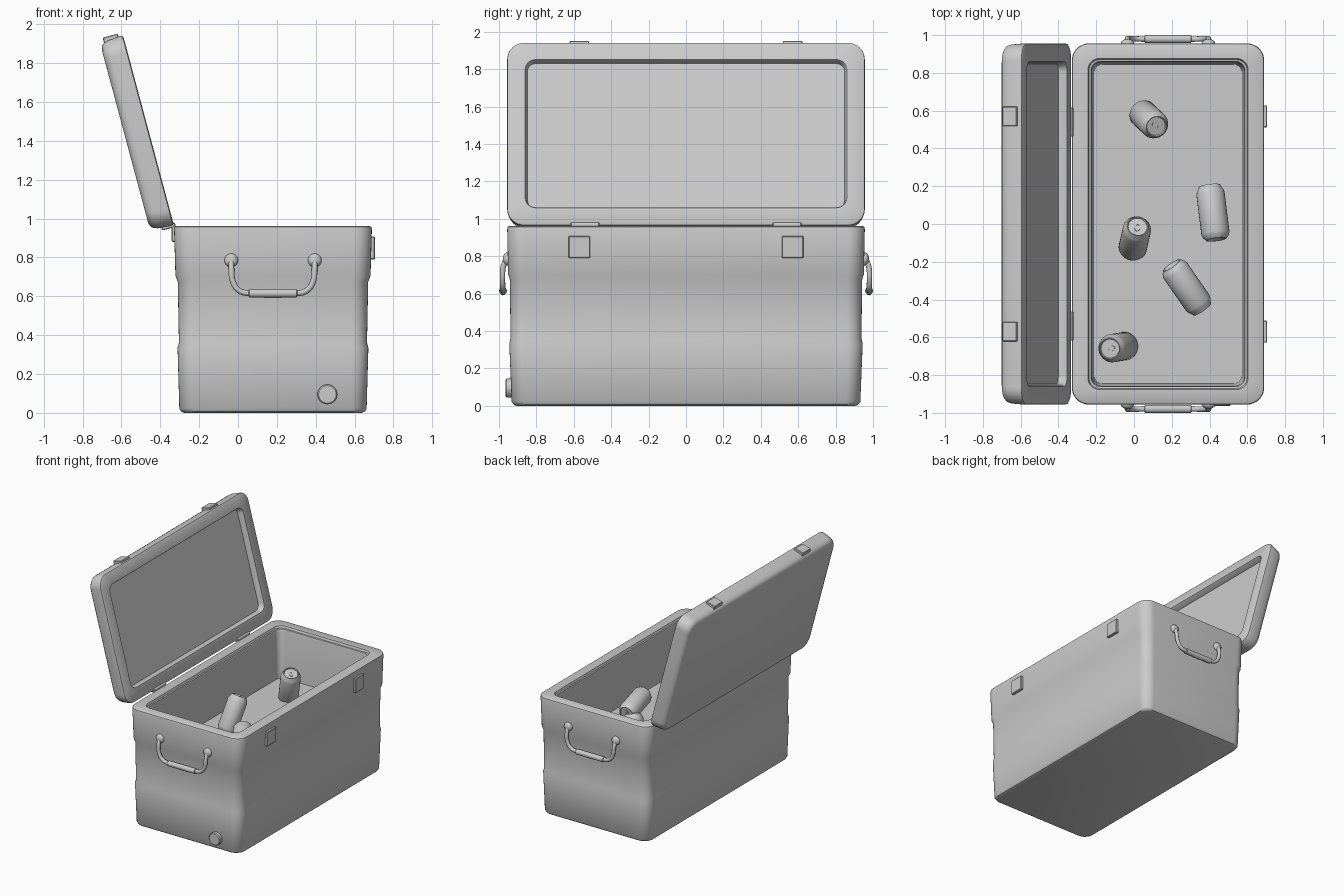
import bpy, bmesh, math
from mathutils import Vector, Matrix

if "Cube" in bpy.data.objects:
    bpy.data.objects.remove(bpy.data.objects["Cube"])

grey = bpy.data.materials.new("light_grey")
grey.diffuse_color = (0.6, 0.6, 0.6, 1)
grey.use_nodes = True
grey.node_tree.nodes["Principled BSDF"].inputs["Base Color"].default_value = grey.diffuse_color


def finish(ob, angle=35):
    ob.data.materials.append(grey)
    bpy.ops.object.select_all(action='DESELECT')
    ob.select_set(True)
    bpy.context.view_layer.objects.active = ob
    bpy.ops.object.shade_smooth_by_angle(angle=math.radians(angle))
    return ob


def from_bm(name, bm, matrix=Matrix(), angle=35):
    bmesh.ops.recalc_face_normals(bm, faces=bm.faces)
    me = bpy.data.meshes.new(name)
    bm.to_mesh(me)
    bm.free()
    ob = bpy.data.objects.new(name, me)
    bpy.context.collection.objects.link(ob)
    ob.matrix_world = matrix
    return finish(ob, angle)


def loft(name, cx, rings, matrix=Matrix(), seg=8):
    """Stack rounded rectangles (half x, half y, corner radius, z), capped at both ends."""
    bm = bmesh.new()
    loops = []
    for hx, hy, r, z in rings:
        loop = []
        for q, (sx, sy) in enumerate([(1, 1), (-1, 1), (-1, -1), (1, -1)]):
            for i in range(seg + 1):
                a = math.pi / 2 * (q + i / seg)
                loop.append(bm.verts.new((cx + sx * (hx - r) + r * math.cos(a),
                                          sy * (hy - r) + r * math.sin(a), z)))
        loops.append(loop)
    n = len(loops[0])
    for a, b in zip(loops, loops[1:]):
        for i in range(n):
            j = (i + 1) % n
            bm.faces.new((a[i], a[j], b[j], b[i]))
    bm.faces.new(loops[0][::-1])
    bm.faces.new(loops[-1])
    return from_bm(name, bm, matrix)


def box(name, lo, hi, matrix=Matrix(), bevel=0.004):
    lo, hi = Vector(lo), Vector(hi)
    bm = bmesh.new()
    bmesh.ops.create_cube(bm, size=1, matrix=Matrix.Translation((lo + hi) / 2)
                          @ Matrix.Diagonal((*(hi - lo), 1)))
    bmesh.ops.bevel(bm, geom=bm.edges[:], offset=bevel, segments=1, affect='EDGES')
    return from_bm(name, bm, matrix, 20)


def lathe(name, profile, matrix=Matrix(), seg=32):
    """Spin (radius, z) points about z."""
    bm = bmesh.new()
    vs = [bm.verts.new((r, 0, z)) for r, z in profile]
    es = [bm.edges.new(p) for p in zip(vs, vs[1:])]
    bmesh.ops.spin(bm, geom=vs + es, cent=(0, 0, 0), axis=(0, 0, 1),
                   angle=math.tau, steps=seg, use_duplicate=False)
    bmesh.ops.remove_doubles(bm, verts=bm.verts, dist=1e-4)
    return from_bm(name, bm, matrix)


def rod(name, r, length, matrix, bevel=0.004):
    h = length / 2
    return lathe(name, [(0, -h), (r - bevel, -h), (r, -h + bevel),
                        (r, h - bevel), (r - bevel, h), (0, h)], matrix)


# Chest: tapered shell with a waist band, a stepped rim and the filled interior
CX = 0.18
loft("chest", CX, [
    (0.455, 0.905, 0.06, 0.0), (0.472, 0.922, 0.075, 0.006), (0.482, 0.932, 0.08, 0.022),
    (0.491, 0.945, 0.085, 0.335), (0.484, 0.938, 0.08, 0.36),
    (0.490, 0.942, 0.085, 0.675), (0.502, 0.951, 0.09, 0.705),
    (0.509, 0.956, 0.09, 0.945), (0.506, 0.953, 0.088, 0.957), (0.498, 0.945, 0.08, 0.962),
    (0.424, 0.876, 0.06, 0.962), (0.418, 0.870, 0.055, 0.945),
    (0.408, 0.861, 0.05, 0.943), (0.404, 0.857, 0.05, 0.925),
    (0.392, 0.845, 0.045, 0.55)])

# Lid: modelled closed from the hinge line, then swung open
swing = Matrix.Translation((-0.33, 0, 0.967)) @ Matrix.Rotation(math.radians(-105), 4, 'Y')
loft("lid", 0.505, [
    (0.400, 0.848, 0.045, 0.045), (0.405, 0.855, 0.05, 0.008), (0.410, 0.860, 0.055, 0.0),
    (0.496, 0.946, 0.08, 0.0), (0.504, 0.954, 0.088, 0.005), (0.506, 0.956, 0.09, 0.016),
    (0.500, 0.950, 0.09, 0.085), (0.493, 0.943, 0.085, 0.105),
    (0.480, 0.930, 0.08, 0.119), (0.460, 0.910, 0.07, 0.125)], swing)

along_y = Matrix.Rotation(math.radians(90), 4, 'X')
along_x = Matrix.Rotation(math.radians(90), 4, 'Y')

for s, side in ((-1, "front"), (1, "back")):
    # Latches on chest and lid
    y = s * 0.57
    box(f"{side}_chest_latch", (0.675, y - 0.058, 0.79), (0.705, y + 0.058, 0.907))
    box(f"{side}_lid_latch", (0.99, y - 0.052, 0.025), (1.026, y + 0.052, 0.105), swing)
    # Hinges: chest leaf, lid leaf and barrel
    y = s * 0.54
    box(f"{side}_hinge_chest_leaf", (-0.341, y - 0.077, 0.88), (-0.318, y + 0.077, 0.962))
    box(f"{side}_hinge_lid_leaf", (-0.012, y - 0.077, 0.004), (0.01, y + 0.077, 0.065), swing)
    rod(f"{side}_hinge_barrel", 0.012, 0.154, Matrix.Translation((-0.334, y, 0.968)) @ along_y)

    # Carry handle: bent tube, grip and two round mounts
    half = [(-0.035, 0.962, 0.785), (-0.034, 0.978, 0.74), (-0.026, 0.981, 0.675),
            (0.005, 0.980, 0.63), (0.06, 0.979, 0.615)]
    path = half + [(2 * CX - x, yy, z) for x, yy, z in reversed(half)]
    cu = bpy.data.curves.new(f"{side}_handle", 'CURVE')
    cu.dimensions = '3D'
    cu.bevel_depth = 0.015
    cu.bevel_resolution = 3
    cu.resolution_u = 6
    cu.use_fill_caps = True
    sp = cu.splines.new('BEZIER')
    sp.bezier_points.add(len(path) - 1)
    for p, (x, yy, z) in zip(sp.bezier_points, path):
        p.co = (x, s * yy, z)
        p.handle_left_type = p.handle_right_type = 'AUTO'
    ob = bpy.data.objects.new(f"{side}_handle", cu)
    bpy.context.collection.objects.link(ob)
    bpy.ops.object.select_all(action='DESELECT')
    ob.select_set(True)
    bpy.context.view_layer.objects.active = ob
    bpy.ops.object.convert(target='MESH')
    finish(bpy.context.view_layer.objects.active, 50)
    rod(f"{side}_handle_grip", 0.021, 0.25,
        Matrix.Translation((CX, s * 0.979, 0.615)) @ along_x)
    for x, end in ((-0.035, "left"), (0.395, "right")):
        bm = bmesh.new()
        bmesh.ops.create_uvsphere(bm, u_segments=24, v_segments=12, radius=0.035,
                                  matrix=Matrix.Diagonal((1, 0.7, 1, 1)))
        from_bm(f"{side}_handle_mount_{end}", bm, Matrix.Translation((x, s * 0.955, 0.785)))

# Drain plug near the bottom of the front end
rod("drain_plug", 0.051, 0.045, Matrix.Translation((0.46, -0.942, 0.095)) @ along_y, 0.006)

# Drink cans: (top centre, bottom centre)
cans = [((0.12, 0.515, 0.80), (0.04, 0.59, 0.53)),
        ((0.02, -0.01, 0.79), (-0.01, -0.14, 0.53)),
        ((-0.13, -0.66, 0.80), (-0.04, -0.645, 0.52)),
        ((0.40, 0.20, 0.60), (0.435, -0.08, 0.65)),
        ((0.36, -0.45, 0.60), (0.20, -0.22, 0.66))]
H = 0.145
can_profile = [(0, -H + 0.018), (0.03, -H + 0.014), (0.048, -H), (0.055, -H), (0.068, -H + 0.016),
               (0.075, -H + 0.032), (0.075, H - 0.042), (0.071, H - 0.028), (0.059, H - 0.006),
               (0.057, H), (0.053, H), (0.050, H - 0.010), (0, H - 0.010)]
for i, (top, bottom) in enumerate(cans, 1):
    a, b = Vector(top), Vector(bottom)
    m = Matrix.Translation((a + b) / 2) @ (a - b).to_track_quat('Z', 'Y').to_matrix().to_4x4()
    lathe(f"can_{i}", can_profile, m, 28)
    # Oval pull tab with a finger hole
    lathe(f"can_tab_{i}", [(0.007, 0), (0.007, 0.006), (0.016, 0.006), (0.016, 0), (0.007, 0)],
          m @ Matrix.Translation((0, 0, H - 0.011)) @ Matrix.Diagonal((1, 1.7, 1, 1)), 16)
